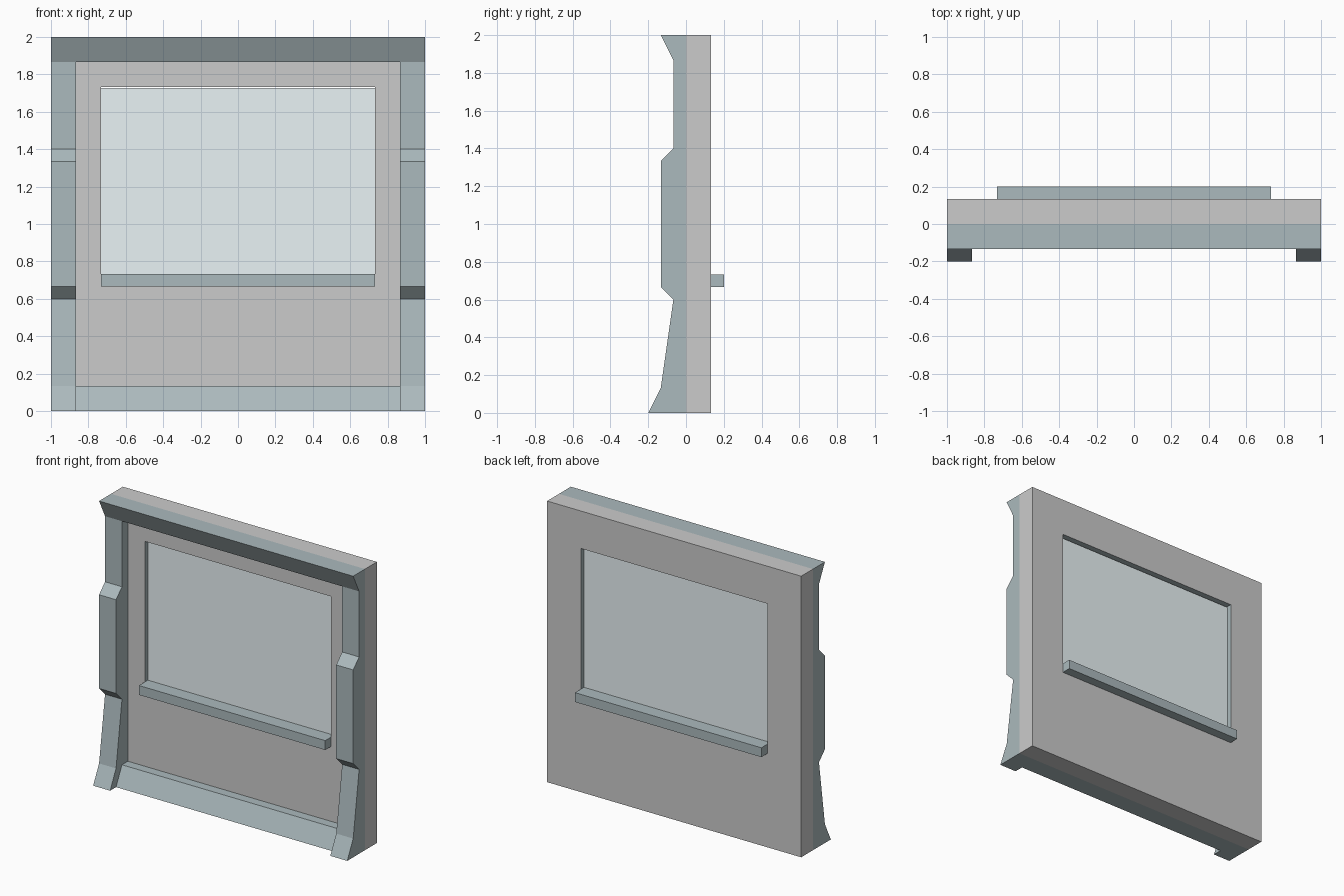
import bpy, bmesh

if "Cube" in bpy.data.objects:
    bpy.data.objects.remove(bpy.data.objects["Cube"])

U = 1 / 15  # the model sits on a grid of fifteenths


def material(name, rgb):
    m = bpy.data.materials.new(name)
    m.diffuse_color = (*rgb, 1)
    m.use_nodes = True
    m.node_tree.nodes["Principled BSDF"].inputs["Base Color"].default_value = m.diffuse_color
    return m


metal = material("dark_metal", (0.41, 0.49, 0.51))
glass = material("pale_glass", (0.82, 0.90, 0.92))
plaster = material("wall_grey", (0.8, 0.8, 0.8))


def finish(name, bm, *mats):
    bmesh.ops.recalc_face_normals(bm, faces=bm.faces)
    me = bpy.data.meshes.new(name)
    bm.to_mesh(me)
    bm.free()
    for m in mats:
        me.materials.append(m)
    ob = bpy.data.objects.new(name, me)
    bpy.context.collection.objects.link(ob)
    return ob


def extrude_x(name, profile, x0, x1, mat):
    """Extrude a (y, z) profile along x, all in grid units."""
    bm = bmesh.new()
    face = bm.faces.new([bm.verts.new((x0 * U, y * U, z * U)) for y, z in profile])
    geo = bmesh.ops.extrude_face_region(bm, geom=[face])["geom"]
    moved = [g for g in geo if isinstance(g, bmesh.types.BMVert)]
    bmesh.ops.translate(bm, verts=moved, vec=((x1 - x0) * U, 0, 0))
    return finish(name, bm, mat)


def box_profile(y0, y1, z0, z1):
    return [(y0, z0), (y1, z0), (y1, z1), (y0, z1)]


# Wall slab with window opening; the reveals are dark metal
def ring(bm, x, z0, z1, y):
    return [bm.verts.new((px * U, y * U, pz * U))
            for px, pz in ((-x, z0), (x, z0), (x, z1), (-x, z1))]


bm = bmesh.new()
loops = [ring(bm, 15, 0, 30, 0), ring(bm, 11, 10, 26, 0),
         ring(bm, 11, 10, 26, 2), ring(bm, 15, 0, 30, 2)]
for k in range(4):
    a, b = loops[k], loops[(k + 1) % 4]
    for i in range(4):
        j = (i + 1) % 4
        f = bm.faces.new((a[i], a[j], b[j], b[i]))
        f.material_index = 1 if k == 1 else 0
finish("wall", bm, plaster, metal)

# Side pillars with stepped front
pillar = [(0, 0), (-3, 0), (-2, 2), (-1, 9), (-2, 10), (-2, 20), (-1, 21), (-1, 28), (0, 28)]
for side, x0 in (("left", -15), ("right", 13)):
    extrude_x(side + "_pillar", pillar, x0, x0 + 2, metal)

# Top and bottom beams with slanted fronts
extrude_x("top_beam", [(0, 28), (-1, 28), (-2, 30), (0, 30)], -15, 15, metal)
extrude_x("bottom_beam", [(0, 0), (-2, 0), (-1, 2), (0, 2)], -13, 13, metal)

# Window sill running through the wall, and the glass pane above it
extrude_x("window_sill", box_profile(-1, 3, 10, 11), -11, 11, metal)
extrude_x("window_glass", box_profile(0.5, 1.5, 11, 25.9), -11, 11, glass)
